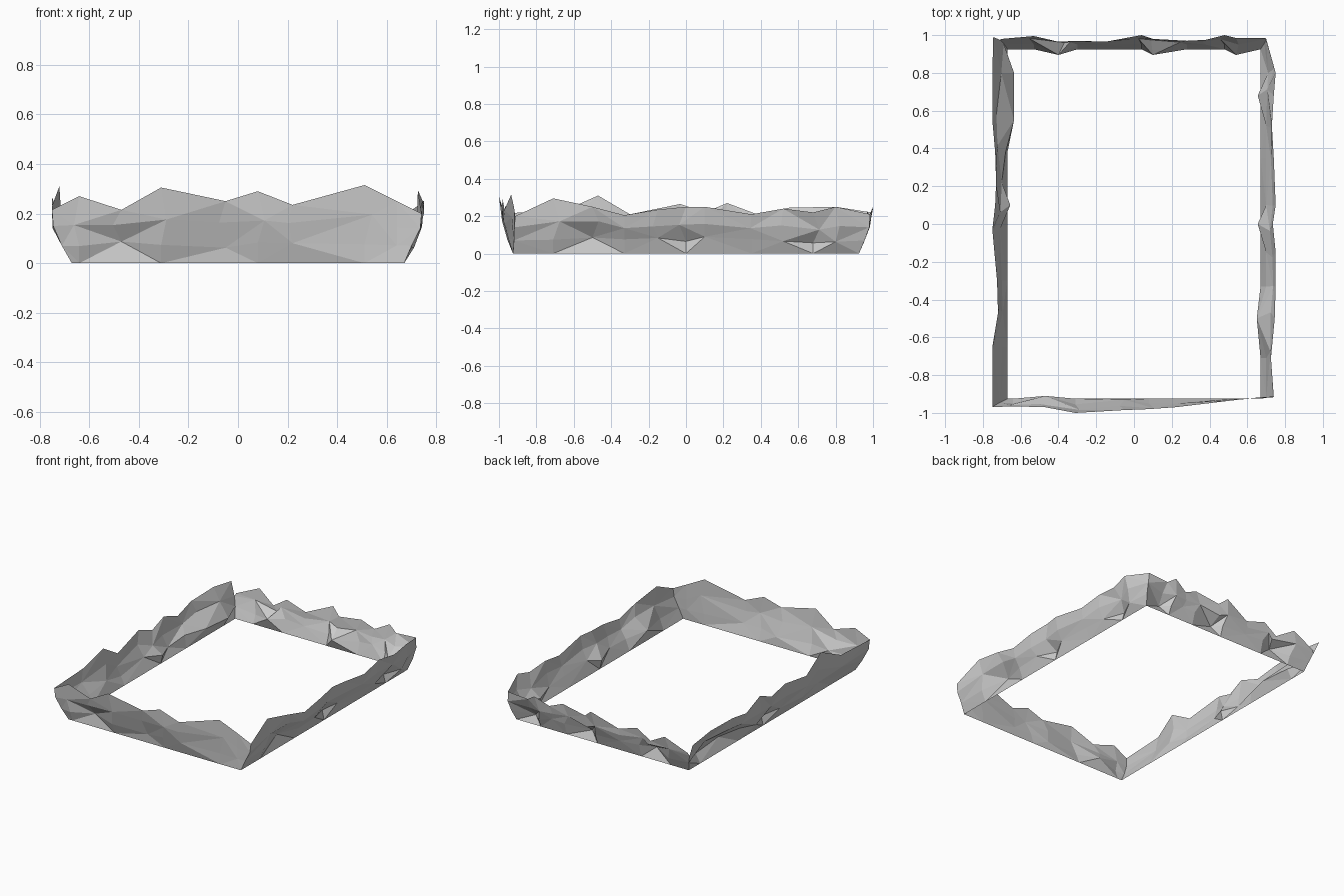
import bpy, random
random.seed(4)

# corner profiles, rising from the base edge to the rim
front_left = [(-.67, -.925, 0), (-.71, -.945, .07), (-.745, -.965, .15), (-.75, -.97, .215)]
front_right = [(.67, -.925, 0), (.70, -.92, .07), (.735, -.918, .14), (.74, -.913, .20)]
back_right = [(.67, .925, 0), (.69, .955, .07), (.70, .98, .14), (.695, .985, .21)]
back_left = [(-.67, .925, 0), (-.69, .955, .07), (-.71, .975, .13), (-.745, .99, .22)]
back_notch = back_left[:3] + [(-.70, .98, .15)]

# wall columns: position along wall, low and rim distance from centre, rim height
front = [(-.64, .95, .965, .27), (-.47, .91, .97, .215), (-.31, .955, 1.0, .305),
         (-.05, .93, .985, .25), (.08, .95, .98, .29), (.22, .95, .97, .235),
         (.51, .927, .935, .315), (.64, .922, .92, .25)]
right = [(-.71, .70, .725, .295), (-.5, .65, .745, .25), (-.33, .70, .75, .205),
         (-.15, .70, .75, .235), (.0, .655, .735, .25), (.1, .70, .75, .25),
         (.35, .70, .74, .21), (.52, .70, .73, .24), (.68, .655, .74, .22),
         (.8, .71, .75, .25)]
back = [(-.53, .95, .995, .225), (-.4, .895, .965, .15), (-.3, .95, .97, .215),
        (-.15, .95, .965, .17), (.04, .95, 1.0, .25), (.1, .895, .98, .20),
        (.28, .95, .97, .23), (.38, .95, .975, .19), (.48, .95, 1.0, .24),
        (.54, .895, .985, .20)]
left = [(-.65, .70, .75, .23), (-.47, .695, .72, .31), (-.3, .70, .725, .21),
        (-.03, .71, .75, .265), (.1, .655, .735, .22), (.22, .70, .73, .27),
        (.38, .68, .735, .21), (.55, .635, .75, .245), (.8, .635, .75, .25)]


def wall(name, start, end, columns, axis, sign, base):
    """Craggy low-poly sheet between two shared corner profiles."""
    def place(along, out, z):
        return (along, sign * out, z) if axis == 'y' else (sign * out, along, z)
    cols = [start]
    for along, low, rim, z in columns:
        j = random.uniform(-.04, .04)
        mid = low + (rim - low) * random.uniform(.55, .95)
        low_z = random.uniform(.055, .09)
        cols.append([place(along, base, 0),
                     place(along, low, low_z),
                     place(along + j, mid, low_z + (z - low_z) * random.uniform(.4, .55)),
                     place(along, rim, z)])
    cols.append(end)
    verts = [p for c in cols for p in c]
    faces = []
    for i in range(len(cols) - 1):
        for r in range(3):
            a = 4 * i + r
            b = a + 4
            # alternating diagonals give the chipped rock facets
            quads = [(a, b, b + 1), (a, b + 1, a + 1)] if (i + r) % 2 else \
                    [(a, b, a + 1), (b, b + 1, a + 1)]
            # keep normals facing outward
            flip = (sign > 0) == (axis == 'y')
            faces += [q[::-1] if flip else q for q in quads]
    mesh = bpy.data.meshes.new(name)
    mesh.from_pydata(verts, [], faces)
    mesh.update()
    bpy.context.collection.objects.link(bpy.data.objects.new(name, mesh))


# four rock walls around the open rectangle
wall("front_rock_wall", front_left, front_right, front, 'y', -1, .925)
wall("right_rock_wall", front_right, back_right, right, 'x', 1, .67)
wall("back_rock_wall", back_notch, back_right, back, 'y', 1, .925)
wall("left_rock_wall", front_left, back_left, left, 'x', -1, .67)
